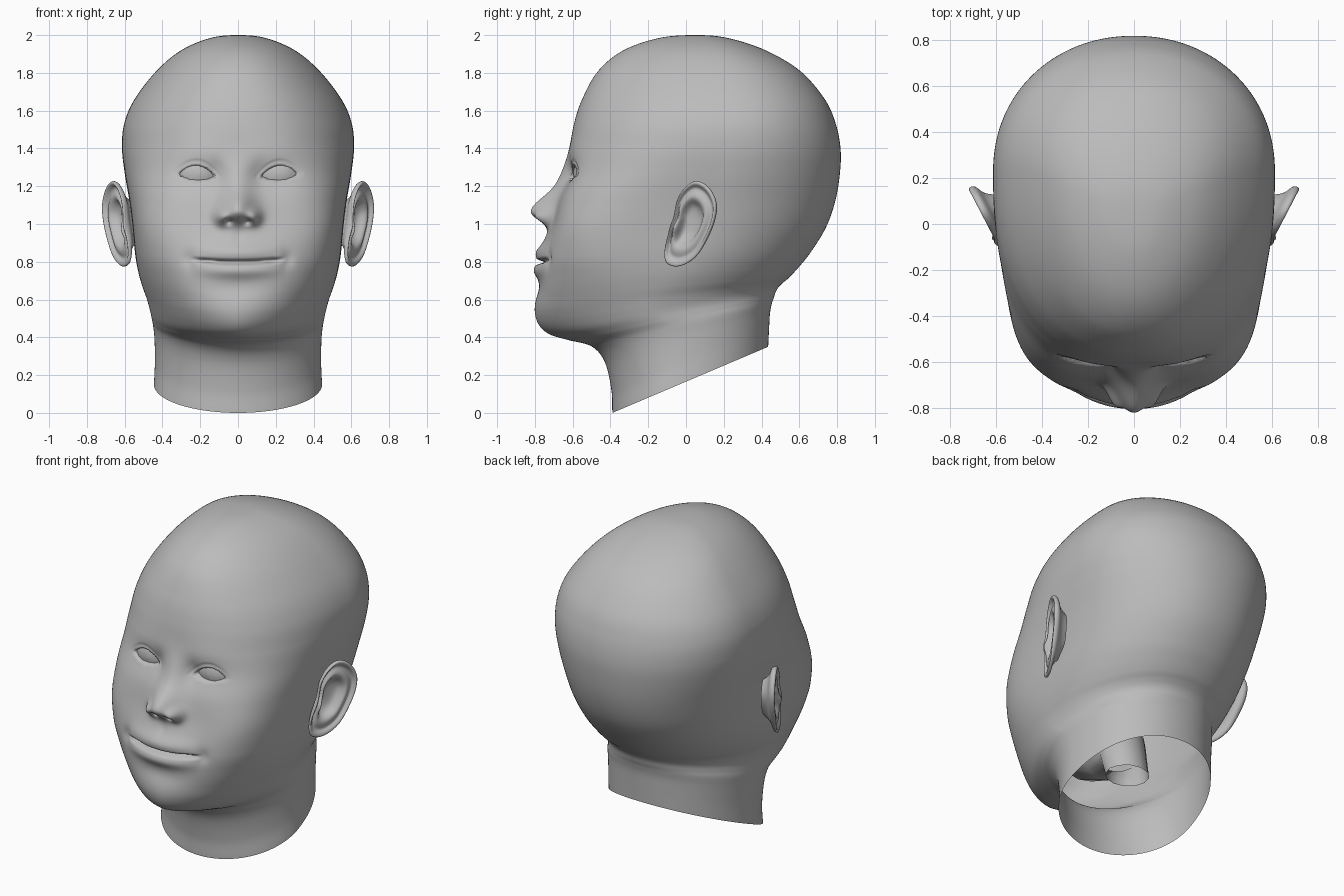
import bpy, bmesh
from math import sin, cos, pi, exp

old = bpy.data.objects.get("Cube")
if old:
    bpy.data.objects.remove(old)

grey = bpy.data.materials.new("plain grey")
grey.use_nodes = True
grey.diffuse_color = (0.5, 0.5, 0.5, 1)
grey.node_tree.nodes["Principled BSDF"].inputs["Base Color"].default_value = (0.5, 0.5, 0.5, 1)


def make(name, verts, faces):
    mesh = bpy.data.meshes.new(name)
    mesh.from_pydata(verts, [], faces)
    bm = bmesh.new()
    bm.from_mesh(mesh)
    bmesh.ops.recalc_face_normals(bm, faces=bm.faces)
    bm.to_mesh(mesh)
    bm.free()
    mesh.materials.append(grey)
    mesh.shade_smooth()
    obj = bpy.data.objects.new(name, mesh)
    bpy.context.collection.objects.link(obj)
    return obj


def catmull(a, b, c, d, t):
    return [0.5 * (2 * q + (r - p) * t + (2 * p - 5 * q + 4 * r - s) * t * t
                   + (3 * q - p - 3 * r + s) * t ** 3) for p, q, r, s in zip(a, b, c, d)]


def grid_faces(rows, cols):
    return [(i * cols + j, i * cols + (j + 1) % cols, (i + 1) * cols + (j + 1) % cols, (i + 1) * cols + j)
            for i in range(rows - 1) for j in range(cols)]


def bump(x, z, cx, cz, sx, sz):
    return exp(-((x - cx) / sx) ** 2 - ((z - cz) / sz) ** 2)


def smoothstep(lo, hi, v):
    v = min(1, max(0, (v - lo) / (hi - lo)))
    return v * v * (3 - 2 * v)


# Eye opening: 0 at its middle, 1 on the almond edge
def almond(x, z):
    u = (x - 0.217) / 0.098
    mid = 1.258 + 0.006 * u
    half = (0.05 if z > mid else 0.026)
    return max(abs(u), abs(z - mid) / half + u * u)


# Outward relief of the face over the plain head shape
def relief(x, z):
    x = abs(x)
    d = 0.135 * bump(x, z, 0, 1.07, 0.088, 0.105 if z > 1.07 else 0.068)   # nose
    d += 0.025 * bump(x, z, 0, 1.25, 0.075, 0.1)                           # bridge
    d += 0.055 * bump(x, z, 0.085, 1.035, 0.038, 0.042)                    # nostril wing
    d -= 0.035 * bump(x, z, 0.05, 1.012, 0.02, 0.013)                      # nostril
    d += 0.042 * bump(x, z, 0, 0.86, 0.22, 0.13)                           # muzzle
    line = 0.798 + 0.25 * x * x
    fade = max(0, 1 - (x / 0.25) ** 2)
    d += 0.02 * fade * exp(-((z - line - 0.05) / 0.042) ** 2)              # upper lip
    d += 0.026 * fade * exp(-((z - line + 0.045) / 0.04) ** 2)             # lower lip
    d -= 0.045 * min(1, 2 * fade) * exp(-((z - line) / 0.0095) ** 2)       # mouth line
    d -= 0.006 * bump(x, z, 0, 0.93, 0.025, 0.04)                          # philtrum
    d -= 0.012 * bump(x, z, 0.265, 0.815, 0.03, 0.04)                      # mouth corner
    d -= 0.01 * bump(x, z, 0, 0.655, 0.17, 0.05)                           # chin fold
    d -= 0.022 * bump(x, z, 0.2, 1.255, 0.12, 0.08)                        # socket
    d -= 0.016 * bump(x, z, 0.115, 1.27, 0.045, 0.06)                      # inner corner
    d += 0.006 * bump(x, z, 0.2, 1.39, 0.15, 0.08)                         # brow
    a = almond(x, z)
    d -= 0.05 * (1 - smoothstep(0.8, 1.1, a))                              # eye opening
    if z > 1.25:
        d -= 0.006 * exp(-((a - 1.5) / 0.14) ** 2)                         # lid fold
    return d


# Head sections: front y, front z, back y, back z, half width, front squareness
SECTIONS = [
    (-.39, 0, .435, .35, .445, 2), (-.395, .12, .44, .45, .44, 2),
    (-.43, .27, .445, .53, .442, 2), (-.5, .352, .455, .58, .449, 1.9),
    (-.62, .385, .465, .61, .455, 1.75), (-.72, .415, .475, .64, .461, 1.68),
    (-.775, .46, .49, .665, .47, 1.7), (-.8, .53, .515, .69, .484, 1.85),
    (-.793, .62, .55, .72, .506, 2.15), (-.768, .72, .6, .775, .528, 2.65),
    (-.735, .84, .66, .85, .545, 3.4), (-.7, .98, .74, .98, .558, 4),
    (-.672, 1.12, .79, 1.12, .575, 3.6), (-.635, 1.27, .815, 1.27, .6, 2.9),
    (-.615, 1.4, .818, 1.4, .614, 2.5), (-.593, 1.53, .793, 1.53, .603, 2.3),
    (-.55, 1.66, .735, 1.66, .548, 2.2), (-.465, 1.81, .605, 1.81, .432, 2.1),
    (-.33, 1.92, .42, 1.92, .3, 2), (-.14, 1.985, .22, 1.985, .145, 2),
    (.05, 2, .05, 2, 0, 2)]
first = [2 * a - b for a, b in zip(SECTIONS[0], SECTIONS[1])]
q = SECTIONS[-2]
ROWS = [first] + SECTIONS + [(q[2], q[3], q[0], q[1], -q[4], 2)]

# Head and neck, open at the base of the neck
STEP, COLS = 15, 240
count = (len(SECTIONS) - 1) * STEP
verts = []
for i in range(count):
    k, t = divmod(i, STEP)
    yf, zf, yb, zb, w, nf = catmull(*ROWS[k:k + 4], t / STEP)
    ym = yf + (yb - yf) * (0.43 + 0.11 * zf)
    for j in range(COLS):
        phi = 2 * pi * j / COLS - pi
        th = phi - 0.55 * sin(phi)
        s, c = sin(th), cos(th)
        n = nf if c > 0 else 2.1
        r = (abs(s) ** n + abs(c) ** n) ** (-1 / n)
        x = w * r * s
        y = ym - r * c * ((ym - yf) if c > 0 else (yb - ym))
        z = zf + (zb - zf) * (y - yf) / (yb - yf)
        if c > 0 and 0.5 < z < 1.65:
            y -= relief(x, z) * smoothstep(0.1, 0.5, c)
        verts.append((x, y, z))
faces = grid_faces(count, COLS)
verts.append((0, 0.05, 2))
last = (count - 1) * COLS
faces += [(last + j, last + (j + 1) % COLS, count * COLS) for j in range(COLS)]
make("head", verts, faces)


# Eyeballs
def ball(name, centre, size, rows=24, cols=40):
    pts = []
    for i in range(rows):
        a = pi * (i + 0.01) / (rows - 0.98)
        for j in range(cols):
            b = 2 * pi * j / cols
            pts.append((centre[0] + size[0] * sin(a) * cos(b), centre[1] - size[1] * cos(a),
                        centre[2] + size[2] * sin(a) * sin(b)))
    make(name, pts, grid_faces(rows, cols))


# Ear outline (y, z) and the rolled cross-section (distance from middle, height)
OUTLINE = [(.055, 1.23), (.12, 1.2), (.163, 1.12), (.158, 1.03), (.12, .93), (.065, .835), (.0, .785),
           (-.06, .773), (-.105, .80), (-.108, .87), (-.085, .96), (-.06, 1.04), (-.045, 1.12), (-.005, 1.19)]
ROLL = [(.02, -.04), (.25, -.04), (.42, -.03), (.52, .003), (.62, .014), (.72, .004), (.8, -.006),
        (.86, .002), (.9, .016), (.96, .02), (1, .01), (.98, -.008), (.9, -.02), (.7, -.03), (.55, -.07)]
MID = (.01, 1.01)


def ear(name, side):
    n, sub, pts = len(OUTLINE), 4, []
    for scale, height in ROLL:
        for j in range(n * sub):
            k, t = divmod(j, sub)
            oy, oz = catmull(*[OUTLINE[(k + m) % n] for m in (-1, 0, 1, 2)], t / sub)
            y, z = MID[0] + (oy - MID[0]) * scale, MID[1] + (oz - MID[1]) * scale
            lobe = 1 - smoothstep(0.8, 0.95, z)
            h = height * (1 - 0.6 * lobe) + 0.008 * lobe * (height > 0)
            h += 0.02 * bump(y, z, -.055, .97, .022, .04) * (height > -.02)
            x = 0.57 + 0.52 * (y + 0.1) + 0.87 * h
            pts.append((side * x, y - 0.47 * h, z))
    fs = grid_faces(len(ROLL), n * sub)
    fs.append(tuple(range(n * sub)))
    obj = make(name, pts, fs)
    mod = obj.modifiers.new("round", "SUBSURF")
    mod.levels = mod.render_levels = 1


for side, word in ((1, "left"), (-1, "right")):
    ball(word + "_eyeball", (side * 0.21, -0.437, 1.262), (0.16, 0.16, 0.14))
    ear(word + "_ear", side)

# Mouth cavity and throat: middle y, middle z, half width, half height, tilt
cavity = []
for y, z, w, h, tilt in ((-.64, .8, .19, .02, 0), (-.5, .68, .2, .17, 0), (-.26, .6, .17, .18, .3),
                         (-.1, .52, .14, .14, 1), (-.06, .34, .13, .12, pi / 2)):
    for j in range(12):
        a = 2 * pi * j / 12
        v = h * sin(a)
        cavity.append((w * cos(a), y + v * sin(tilt), z + v * cos(tilt)))
make("mouth_cavity", cavity, grid_faces(5, 12))
